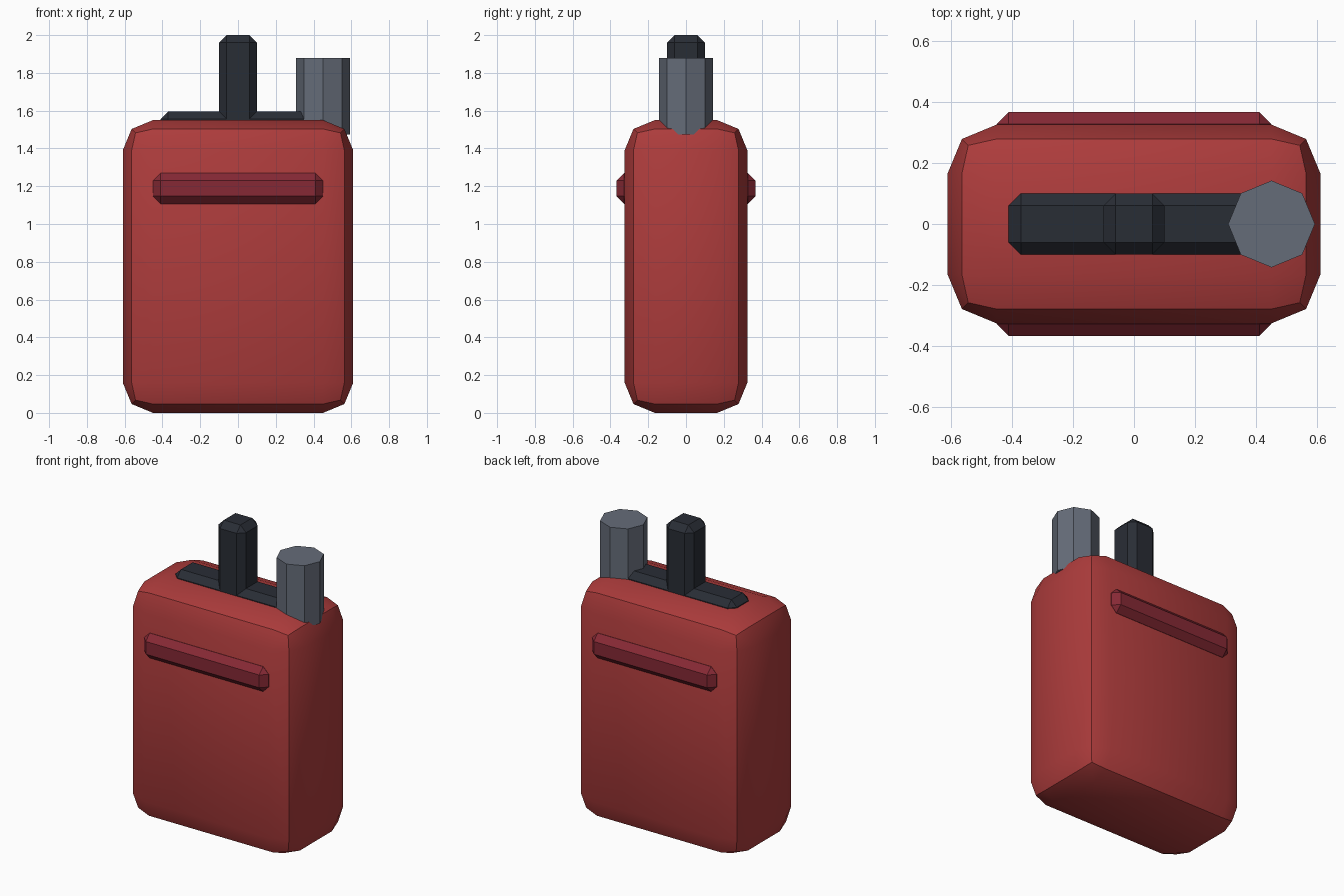
import bpy
import math

if "Cube" in bpy.data.objects:
    bpy.data.objects.remove(bpy.data.objects["Cube"])


def material(name, rgb):
    m = bpy.data.materials.new(name)
    m.diffuse_color = (*rgb, 1)
    m.use_nodes = True
    m.node_tree.nodes["Principled BSDF"].inputs["Base Color"].default_value = m.diffuse_color
    return m


RED = material("red_paint", (0.42, 0.045, 0.045))
DARK_RED = material("dark_red_paint", (0.24, 0.022, 0.035))
BLACK = material("black_plastic", (0.022, 0.026, 0.036))
STEEL = material("grey_metal", (0.13, 0.15, 0.19))


def finish(obj, name, mat):
    obj.name = name
    obj.data.materials.append(mat)
    bpy.ops.object.shade_smooth_by_angle(angle=math.radians(30))
    return obj


def bevelled_box(name, low, high, bevel, segments, mat):
    """Box between two corners with all edges bevelled."""
    centre = [(a + b) / 2 for a, b in zip(low, high)]
    bpy.ops.mesh.primitive_cube_add(size=1, location=centre)
    obj = bpy.context.object
    obj.scale = [b - a for a, b in zip(low, high)]
    bpy.ops.object.transform_apply(location=False, rotation=False, scale=True)
    mod = obj.modifiers.new("Bevel", 'BEVEL')
    mod.width = bevel
    mod.segments = segments
    mod.limit_method = 'NONE'
    bpy.ops.object.modifier_apply(modifier=mod.name)
    return finish(obj, name, mat)


# Main can
bevelled_box("can_body", (-0.61, -0.325, 0), (0.61, 0.325, 1.55), 0.16, 2, RED)

# Raised ribs on front and back
for name, side in (("front_rib", -1), ("back_rib", 1)):
    y0, y1 = sorted((side * 0.285, side * 0.367))
    bevelled_box(name, (-0.45, y0, 1.107), (0.45, y1, 1.27), 0.04, 1, DARK_RED)

# Top bar and upright grip
bevelled_box("top_bar", (-0.41, -0.1, 1.47), (0.41, 0.1, 1.595), 0.04, 1, BLACK)
bevelled_box("upright_grip", (-0.1, -0.1, 1.5), (0.1, 0.1, 2.0), 0.04, 1, BLACK)

# Octagonal spout
bpy.ops.mesh.primitive_cylinder_add(vertices=8, radius=0.142, depth=0.405,
                                    location=(0.45, 0, 1.6775))
finish(bpy.context.object, "spout", STEEL)
